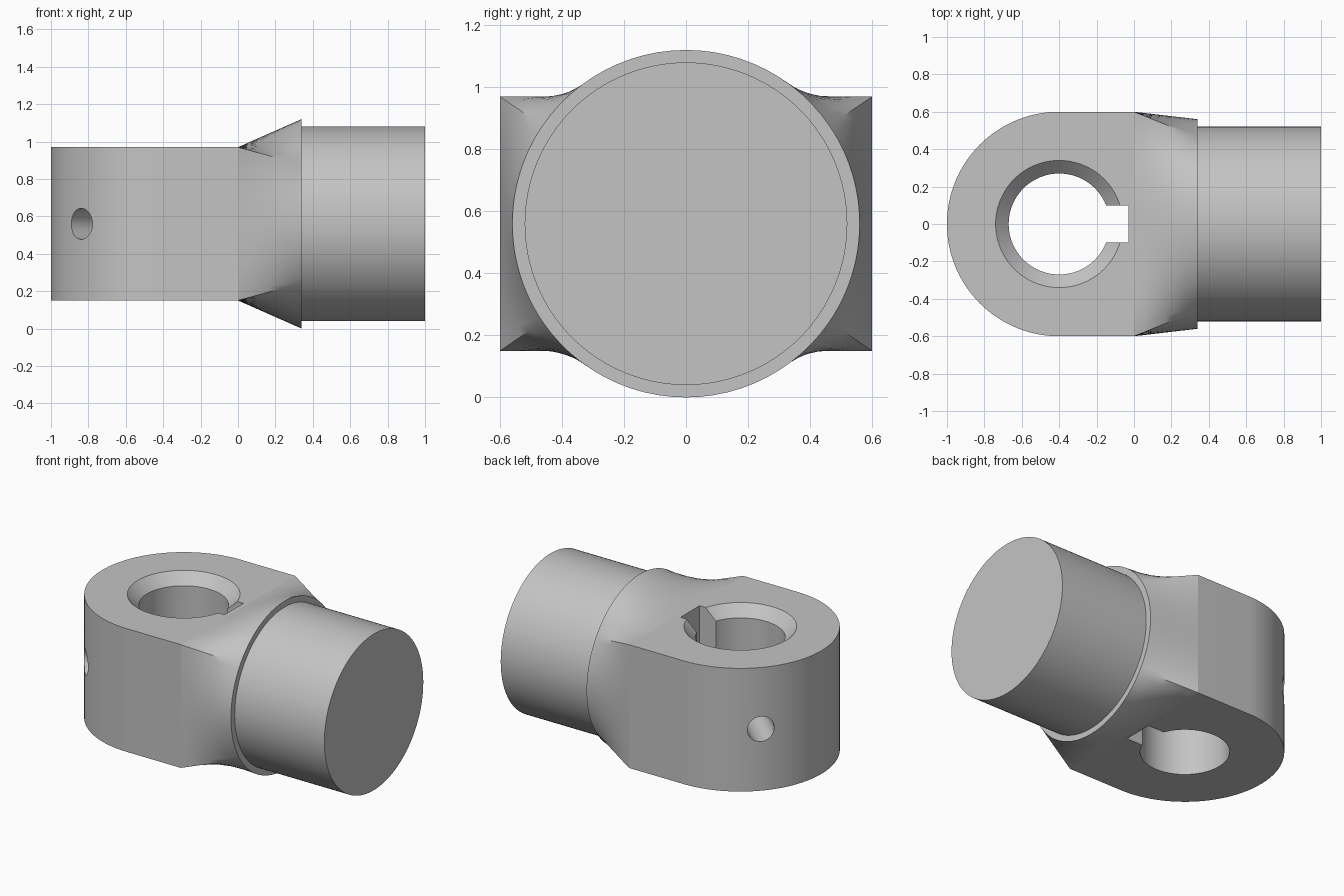
import bpy, bmesh
from math import pi, sin, cos, atan2, radians
from mathutils import Vector

cube = bpy.data.objects.get("Cube")
if cube:
    bpy.data.objects.remove(cube, do_unlink=True)

HALF_W, HALF_H, MID = 0.6, 0.41, 0.56     # eye block half width, half height, axis height
EYE_X, COLLAR_X, COLLAR_R = -0.4, 0.34, 0.56

steel = bpy.data.materials.new("plain grey steel")
steel.use_nodes = True
grey = (0.55, 0.55, 0.55, 1)
steel.diffuse_color = grey
steel.node_tree.nodes["Principled BSDF"].inputs["Base Color"].default_value = grey


def make_object(name, bm):
    bmesh.ops.recalc_face_normals(bm, faces=bm.faces)
    mesh = bpy.data.meshes.new(name)
    bm.to_mesh(mesh)
    bm.free()
    obj = bpy.data.objects.new(name, mesh)
    bpy.context.collection.objects.link(obj)
    mesh.materials.append(steel)
    return obj


def rod(name, start, end, r1, r2, segments=96):
    """Closed cylinder or cone between two points."""
    start, end = Vector(start), Vector(end)
    axis = end - start
    bm = bmesh.new()
    bmesh.ops.create_cone(bm, cap_ends=True, segments=segments,
                          radius1=r1, radius2=r2, depth=axis.length)
    turn = axis.to_track_quat('Z', 'Y').to_matrix().to_4x4()
    bmesh.ops.transform(bm, matrix=turn, verts=bm.verts)
    bmesh.ops.translate(bm, vec=(start + end) / 2, verts=bm.verts)
    return make_object(name, bm)


def activate(obj):
    bpy.ops.object.select_all(action='DESELECT')
    obj.select_set(True)
    bpy.context.view_layer.objects.active = obj


def cut(obj, cutter):
    cutter.hide_render = True
    mod = obj.modifiers.new("cut", 'BOOLEAN')
    mod.operation, mod.solver, mod.object = 'DIFFERENCE', 'EXACT', cutter
    activate(obj)
    bpy.ops.object.modifier_apply(modifier=mod.name)
    bpy.data.objects.remove(cutter, do_unlink=True)


def build_eye_block():
    """Rounded eye block that blends from a rectangle into a round collar."""
    bm = bmesh.new()
    n, rows = 24, 6
    a = atan2(HALF_H, HALF_W)
    angles = [-a, a, pi - a, pi + a, 2 * pi - a]
    corners = [Vector((HALF_W * sy, HALF_H * sz))
               for sy, sz in ((1, -1), (1, 1), (-1, 1), (-1, -1), (1, -1))]
    outline = []                           # matching rectangle and circle points
    for side in range(4):
        for i in range(n):
            t = i / n
            ang = angles[side] + (angles[side + 1] - angles[side]) * t
            outline.append((corners[side].lerp(corners[side + 1], t),
                            Vector((cos(ang), sin(ang))) * COLLAR_R))
    rings = []
    for row in range(rows + 1):
        t = row / rows
        points = [p.lerp(q, t) for p, q in outline]
        rings.append([bm.verts.new((COLLAR_X * t, p.x, p.y + MID)) for p in points])
    count = len(outline)
    for lower, upper in zip(rings, rings[1:]):
        for i in range(count):
            j = (i + 1) % count
            bm.faces.new((lower[i], lower[j], upper[j], upper[i]))
    bm.faces.new(rings[-1])

    # rounded end, running from +y round to -y
    base, steps = rings[0] + rings[0][:1], 64
    top, bottom = [], []
    for i in range(steps + 1):
        ang = pi / 2 + pi * i / steps
        x, y = EYE_X + HALF_W * cos(ang), HALF_W * sin(ang)
        top.append(bm.verts.new((x, y, MID + HALF_H)))
        bottom.append(bm.verts.new((x, y, MID - HALF_H)))
    for i in range(steps):
        bm.faces.new((top[i], top[i + 1], bottom[i + 1], bottom[i]))
    bm.faces.new(base[:n + 1] + [top[0], bottom[0]])
    bm.faces.new(base[n:2 * n + 1] + top[::-1])
    bm.faces.new(base[2 * n:3 * n + 1] + [bottom[-1], top[-1]])
    bm.faces.new(base[3 * n:] + bottom)
    return make_object("eye_block", bm)


eye_block = build_eye_block()

# bore with countersunk top
cut(eye_block, rod("bore_cutter", (EYE_X, 0, -0.5), (EYE_X, 0, 1.5), 0.27, 0.27))
cut(eye_block, rod("countersink_cutter", (EYE_X, 0, 0.90), (EYE_X, 0, 1.0), 0.27, 0.37))

# keyway
bm = bmesh.new()
bmesh.ops.create_cube(bm, size=1)
bmesh.ops.scale(bm, vec=(0.37, 0.2, 2), verts=bm.verts)
bmesh.ops.translate(bm, vec=(-0.215, 0, MID), verts=bm.verts)
cut(eye_block, make_object("keyway_cutter", bm))

# two radial pin holes
for side in (-1, 1):
    direction = Vector((-cos(radians(43)), side * sin(radians(43)), 0))
    centre = Vector((EYE_X, 0, MID))
    cut(eye_block, rod("pin_hole_cutter", centre + direction * 0.1,
                       centre + direction * 0.8, 0.083, 0.083, 48))

shank = rod("shank", (COLLAR_X - 0.02, 0, MID), (1, 0, MID), 0.52, 0.52, 128)

for obj in (eye_block, shank):
    activate(obj)
    bpy.ops.object.shade_smooth_by_angle(angle=radians(28))

# keep the flat block faces crisp where the blend begins
mesh = eye_block.data
for edge in mesh.edges:
    if all(abs(mesh.vertices[v].co.x) < 0.001 for v in edge.vertices):
        edge.use_edge_sharp = True
